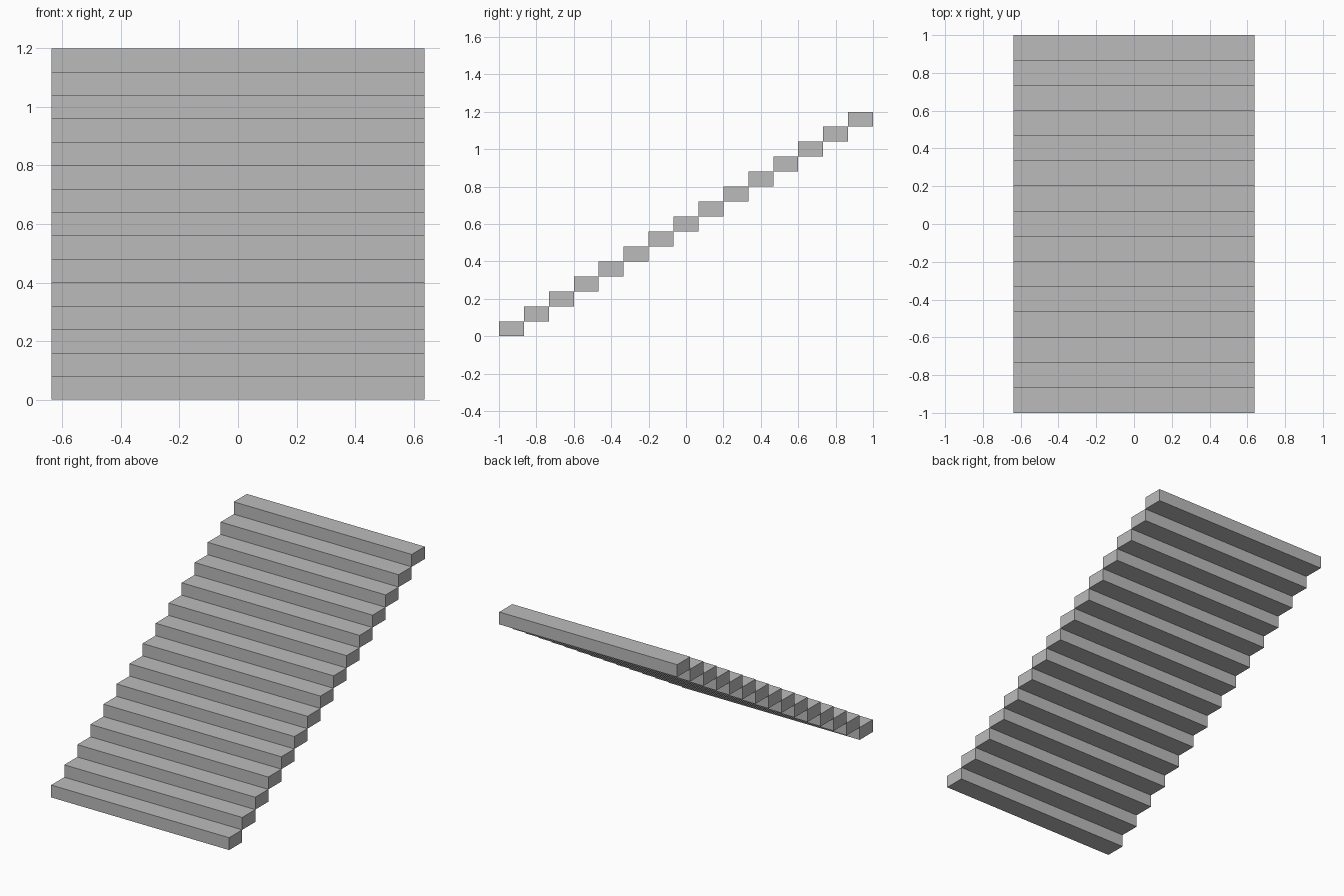
import bpy

STEPS = 15
WIDTH = 1.274
DEPTH = 2.0 / STEPS
RISE = 1.2 / STEPS

default_cube = bpy.data.objects.get("Cube")
if default_cube:
    bpy.data.objects.remove(default_cube, do_unlink=True)


def make_material(name, colour):
    mat = bpy.data.materials.new(name)
    mat.use_nodes = True
    mat.diffuse_color = colour
    mat.node_tree.nodes["Principled BSDF"].inputs["Base Color"].default_value = colour
    return mat


stone = make_material("light grey", (0.5, 0.5, 0.5, 1.0))

# Straight flight of solid block steps, climbing from front to back
for i in range(STEPS):
    bpy.ops.mesh.primitive_cube_add(
        size=1,
        location=(0, -1 + (i + 0.5) * DEPTH, (i + 0.5) * RISE),
    )
    step = bpy.context.object
    step.name = f"step_{i + 1:02d}"
    step.scale = (WIDTH, DEPTH, RISE)
    bpy.ops.object.transform_apply(location=False, rotation=False, scale=True)
    step.data.materials.append(stone)
